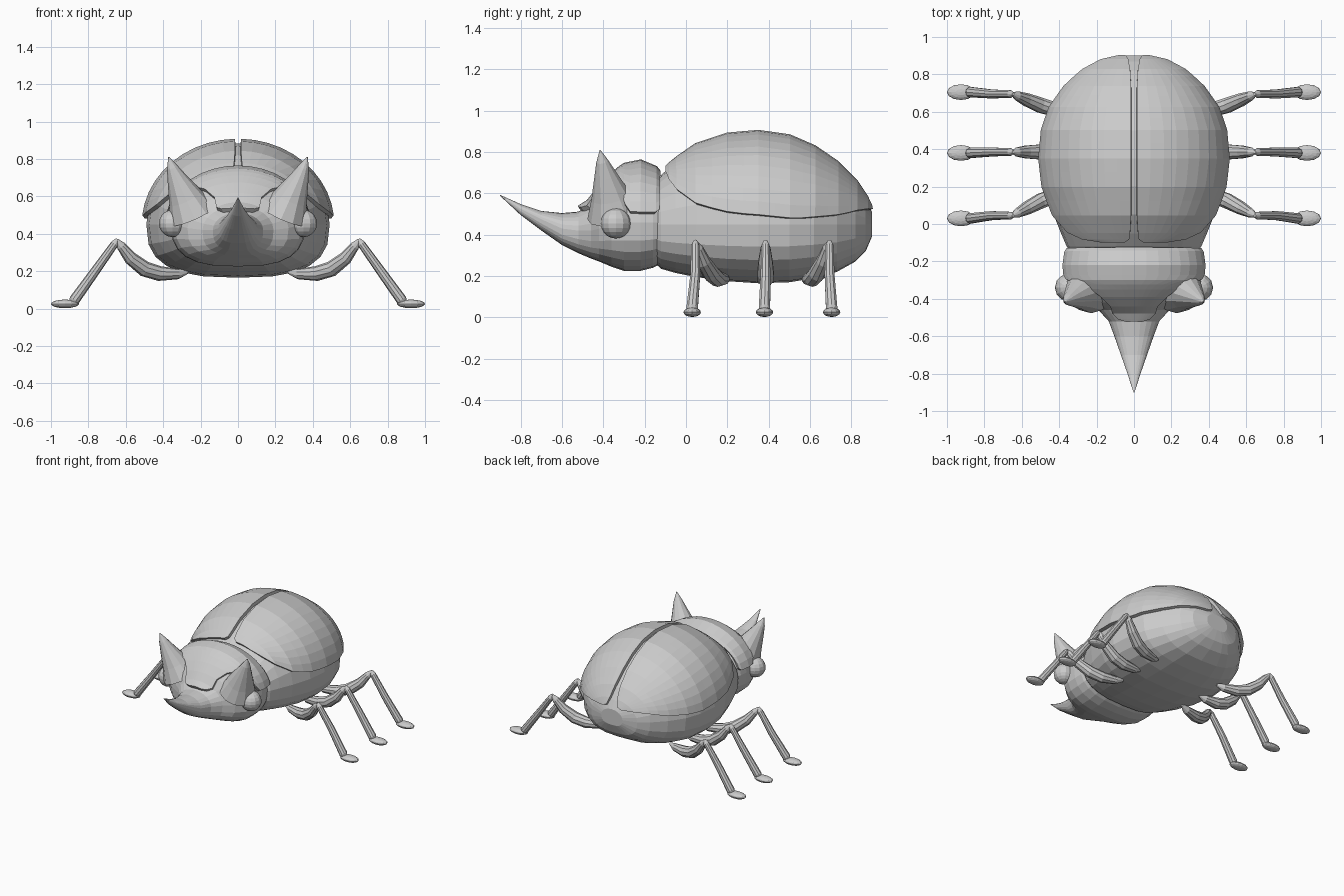
import bpy, bmesh
from math import sin, cos, asin, acos, pi, radians
from mathutils import Vector, Matrix

if "Cube" in bpy.data.objects:
    bpy.data.objects.remove(bpy.data.objects["Cube"])

# Cross-section tables: y, half width, bottom z, middle z, top z
BODY = [(-.16, .33, .27, .45, .64), (-.12, .36, .235, .45, .69), (-.05, .39, .215, .45, .75),
        (.05, .43, .195, .45, .82), (.2, .475, .175, .45, .87), (.35, .49, .165, .45, .883),
        (.5, .475, .17, .45, .862), (.62, .435, .19, .45, .81), (.73, .36, .22, .45, .735),
        (.82, .27, .27, .45, .645), (.87, .195, .32, .45, .57), (.9, .09, .39, .45, .51)]
HEAD = [(-.9, .003, .588, .59, .593), (-.8, .035, .495, .525, .548), (-.7, .07, .42, .475, .515),
        (-.6, .105, .35, .43, .505), (-.52, .135, .31, .42, .512), (-.46, .19, .285, .42, .55),
        (-.42, .27, .27, .43, .61), (-.36, .335, .245, .45, .67), (-.3, .355, .225, .46, .72),
        (-.22, .36, .225, .46, .737), (-.16, .355, .24, .46, .72), (-.12, .34, .26, .46, .67)]


def lerp_row(table, y):
    for a, b in zip(table, table[1:]):
        if y <= b[0]:
            t = (y - a[0]) / (b[0] - a[0])
            return [p + (q - p) * t for p, q in zip(a, b)]
    return list(table[-1])


def surf(row, ang, d=0):
    y, w, zb, zm, zt = row
    c, s = cos(ang), sin(ang)
    if s >= 0:
        return Vector(((w + d) * c, y, zm + (zt + d - zm) * s))
    e = .72  # boxier underside
    return Vector(((w + d) * abs(c) ** e * (1 if c > 0 else -1), y, zm - (zm - zb) * abs(s) ** e))


def skin(name, rings, closed=True, mirror=False, thick=0):
    bm = bmesh.new()
    vs = [[bm.verts.new(p) for p in r] for r in rings]
    n = len(vs[0])
    for a, b in zip(vs, vs[1:]):
        for i in range(n if closed else n - 1):
            j = (i + 1) % n
            bm.faces.new((a[i], a[j], b[j], b[i]))
    if closed:
        bm.faces.new(vs[0])
        bm.faces.new(vs[-1])
    bmesh.ops.recalc_face_normals(bm, faces=bm.faces)
    return finish(name, bm, mirror, thick)


def finish(name, bm, mirror=False, thick=0):
    me = bpy.data.meshes.new(name)
    bm.to_mesh(me)
    bm.free()
    ob = bpy.data.objects.new(name, me)
    bpy.context.collection.objects.link(ob)
    if thick:
        m = ob.modifiers.new("thickness", 'SOLIDIFY')
        m.thickness, m.offset = thick, 0
    if mirror:
        ob.modifiers.new("mirror", 'MIRROR')
    return ob


def loft(name, table, n=24):
    skin(name, [[surf(r, 2 * pi * i / n) for i in range(n)] for r in table])


def tube(name, pts, radii, n=10):
    pts = [Vector(p) for p in pts]
    rings = []
    for i, p in enumerate(pts):
        t = (pts[min(i + 1, len(pts) - 1)] - pts[max(i - 1, 0)]).normalized()
        u = t.cross(Vector((0, 1, 0))).normalized()
        v = t.cross(u)
        rings.append([p + radii[i] * (u * cos(2 * pi * k / n) + v * sin(2 * pi * k / n))
                      for k in range(n)])
    skin(name, rings, mirror=True)


def ball(name, loc, size, u=12, v=8):
    bm = bmesh.new()
    bmesh.ops.create_uvsphere(bm, u_segments=u, v_segments=v, radius=1,
                              matrix=Matrix.Translation(loc) @ Matrix.Diagonal((*size, 1)))
    finish(name, bm, mirror=True)


# Abdomen and head with nose horn
loft("abdomen", BODY)
loft("head_and_nose_horn", HEAD)

# Wing cases: y, lower edge z, half gap
edge = [(-.09, .70, .05), (-.075, .66, .025), (-.04, .615, .02), (.05, .55, .015), (.13, .527, .015),
        (.2, .51, .015), (.28, .5, .015), (.35, .495, .015), (.43, .487, .015), (.5, .48, .015),
        (.56, .48, .015), (.62, .485, .015), (.68, .49, .015), (.73, .495, .015), (.78, .505, .018),
        (.82, .515, .02), (.87, .522, .03), (.892, .522, .045)]
rings = []
for y, z, gap in edge:
    r = lerp_row(BODY, y)
    d = .012
    a0 = asin((z - r[3]) / (r[4] + d - r[3]))
    a1 = acos(gap / (r[1] + d))
    rings.append([surf(r, a0 + (a1 - a0) * k / 10, d) for k in range(11)])
skin("wing_cases", rings, closed=False, mirror=True, thick=.026)

# Neck shield with central tongue: y, starting angle
shield = [(-.135, 14), (-.15, 10), (-.22, 9), (-.27, 10), (-.295, 18), (-.315, 40), (-.34, 50), (-.38, 58),
          (-.43, 62), (-.47, 55), (-.5, 60), (-.515, 75)]
rings = []
for y, a in shield:
    r, a = lerp_row(HEAD, y), radians(a)
    rings.append([surf(r, a + (pi - 2 * a) * k / 16, .014) for k in range(17)])
skin("neck_shield", rings, closed=False, thick=.028)

# Brow horns and eyes
tube("brow_horns", [(.24, -.345, .5), (.28, -.365, .59), (.325, -.39, .69), (.352, -.405, .755),
                    (.371, -.416, .81)], [.135, .095, .055, .03, .002], 12)
ball("eyes", (.35, -.34, .455), (.073, .073, .073), 12, 10)

# Legs: name, y at hip, knee, foot
for nm, yh, yk, yf in [("front", .2, .045, .03), ("middle", .385, .385, .38), ("rear", .575, .695, .705)]:
    path = [(0, .27, .195), (.1, .32, .185), (.3, .42, .187), (.5, .5, .212),
            (.75, .575, .27), (.92, .625, .335), (1, .648, .365)]
    tube(nm + "_thighs", [(x, yh + (yk - yh) * t, z) for t, x, z in path],
         [.01, .028, .04, .042, .036, .025, .01])
    tube(nm + "_shins", [(.645, yk, .372), (.66, yk, .345), (.76, yk, .205), (.875, yf, .045), (.885, yf, .03)],
         [.008, .021, .025, .029, .02])
    ball(nm + "_feet", (.925, yf, .025), (.075, .042, .023), 12, 8)
